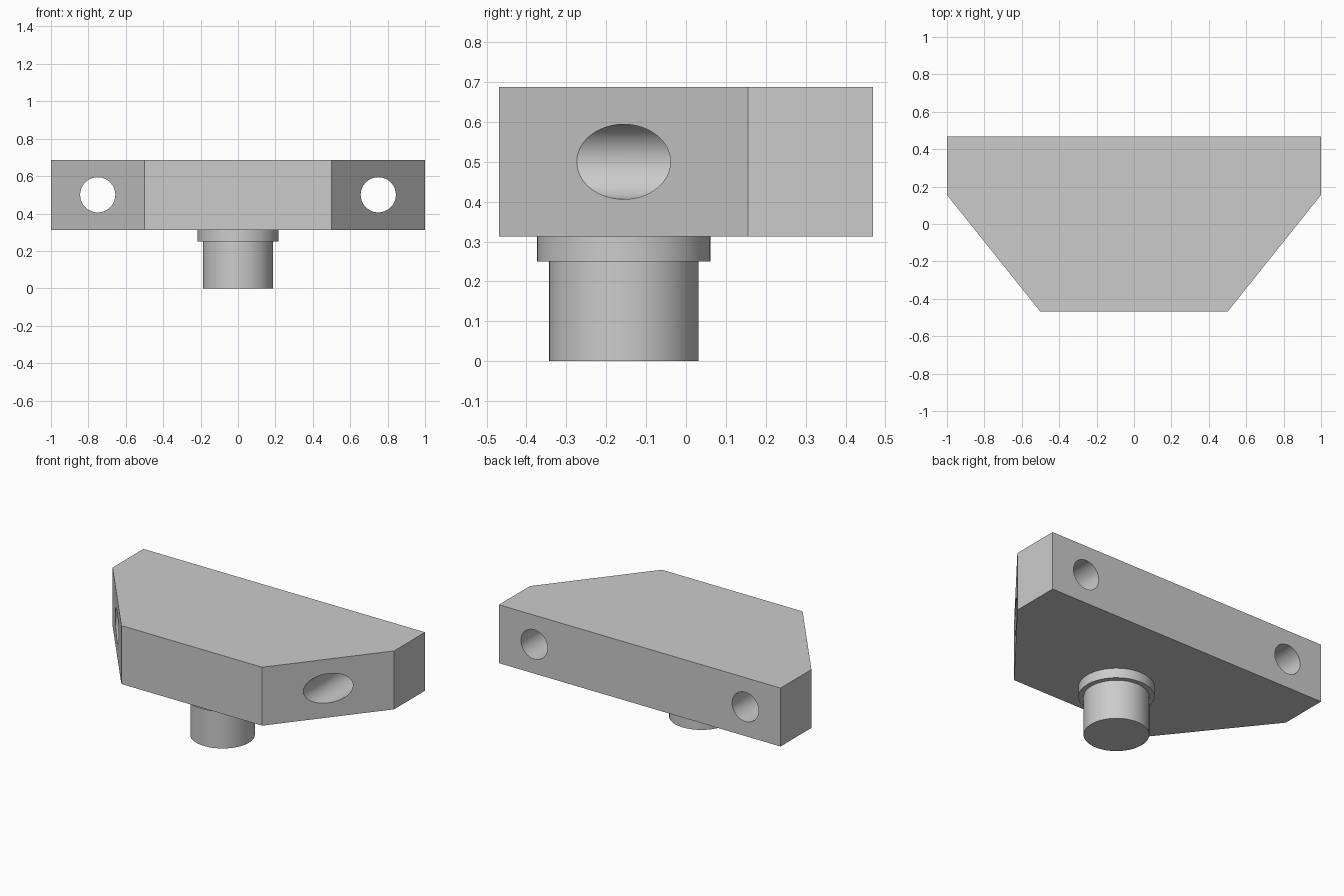
import bpy
import bmesh
from math import pi, radians

default_cube = bpy.data.objects.get("Cube")
if default_cube:
    bpy.data.objects.remove(default_cube, do_unlink=True)

# Single grey finish
grey = bpy.data.materials.new("light_grey")
grey.use_nodes = True
colour = (0.6, 0.6, 0.6, 1)
grey.diffuse_color = colour
grey.node_tree.nodes["Principled BSDF"].inputs["Base Color"].default_value = colour

BOTTOM, TOP = 0.3125, 0.6875
HALF_DEPTH = 0.469
PEG_Y = -0.156


def activate(obj):
    bpy.ops.object.select_all(action="DESELECT")
    obj.select_set(True)
    bpy.context.view_layer.objects.active = obj


def smooth(obj):
    activate(obj)
    bpy.ops.object.shade_smooth_by_angle(angle=radians(30))


def cylinder(name, radius, depth, location, rotation=(0, 0, 0)):
    bpy.ops.mesh.primitive_cylinder_add(
        vertices=64, radius=radius, depth=depth, location=location, rotation=rotation)
    obj = bpy.context.object
    obj.name = name
    obj.data.materials.append(grey)
    return obj


# Block: chamfered outline extruded upwards
half_outline = [(0.5, -HALF_DEPTH), (1, 0.156), (1, HALF_DEPTH)]
outline = half_outline + [(-x, y) for x, y in reversed(half_outline)]
bm = bmesh.new()
base = bm.faces.new([bm.verts.new((x, y, BOTTOM)) for x, y in outline])
raised = bmesh.ops.extrude_face_region(bm, geom=[base])["geom"]
bmesh.ops.translate(bm, vec=(0, 0, TOP - BOTTOM),
                    verts=[v for v in raised if isinstance(v, bmesh.types.BMVert)])
bmesh.ops.recalc_face_normals(bm, faces=bm.faces)
mesh = bpy.data.meshes.new("block")
bm.to_mesh(mesh)
bm.free()
block = bpy.data.objects.new("block", mesh)
bpy.context.collection.objects.link(block)
mesh.materials.append(grey)

# Through holes from the slanted faces to the back
for side in (-1, 1):
    cutter = cylinder("hole_cutter", 0.094, 2, (side * 0.75, 0, 0.5), (pi / 2, 0, 0))
    cutter.hide_render = True
    cut = block.modifiers.new("hole", "BOOLEAN")
    cut.operation = "DIFFERENCE"
    cut.solver = "EXACT"
    cut.object = cutter
    activate(block)
    bpy.ops.object.modifier_apply(modifier=cut.name)
    bpy.data.objects.remove(cutter, do_unlink=True)
smooth(block)

# Stepped peg under the block
for name, radius, low, high in (("peg", 0.1875, 0, 0.25),
                                ("collar", 0.2175, 0.25, BOTTOM)):
    smooth(cylinder(name, radius, high - low, (0, PEG_Y, (low + high) / 2)))
